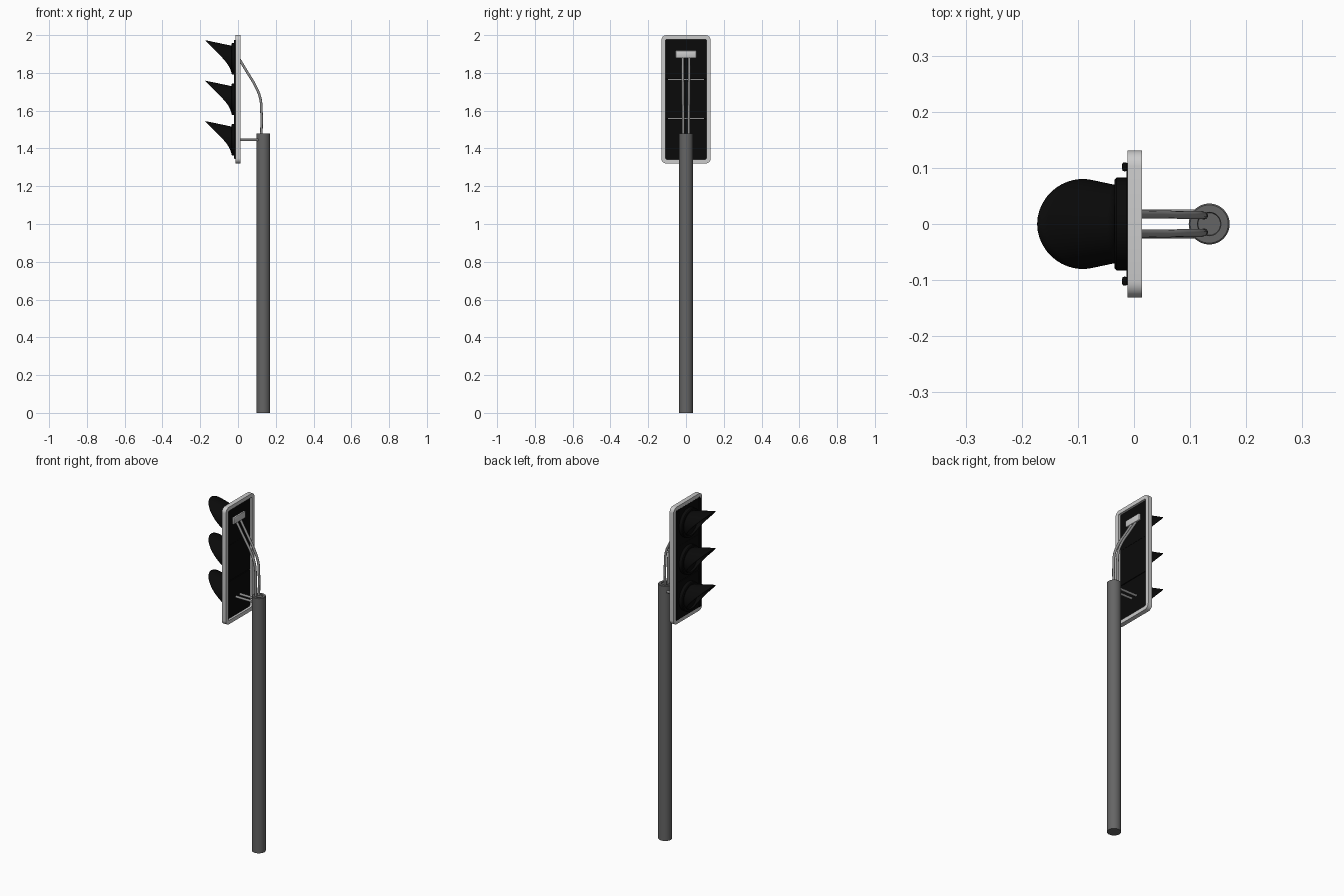
import bpy, bmesh, math
from mathutils import Vector

if "Cube" in bpy.data.objects:
    bpy.data.objects.remove(bpy.data.objects["Cube"])


def material(name, v):
    m = bpy.data.materials.new(name)
    m.diffuse_color = (v, v, v, 1)
    m.use_nodes = True
    m.node_tree.nodes["Principled BSDF"].inputs["Base Color"].default_value = m.diffuse_color
    return m


BLACK = material("black plastic", 0.003)
LIGHT = material("light grey metal", 0.6)
STEEL = material("steel grey", 0.27)
POLE = material("dark grey pole", 0.13)


def finish(name, bm, mat, smooth=True):
    bmesh.ops.recalc_face_normals(bm, faces=bm.faces)
    me = bpy.data.meshes.new(name)
    bm.to_mesh(me)
    bm.free()
    ob = bpy.data.objects.new(name, me)
    bpy.context.collection.objects.link(ob)
    me.materials.append(mat)
    if smooth:
        bpy.ops.object.select_all(action='DESELECT')
        ob.select_set(True)
        bpy.context.view_layer.objects.active = ob
        bpy.ops.object.shade_smooth_by_angle(angle=math.radians(35))
    return ob


def box(name, x, y, z, mat, bevel=0.0):
    bm = bmesh.new()
    bmesh.ops.create_cube(bm, size=1)
    for v in bm.verts:
        for i, (a, b) in enumerate((x, y, z)):
            v.co[i] = (a + b) / 2 + v.co[i] * (b - a)
    if bevel:
        bmesh.ops.bevel(bm, geom=bm.edges[:], offset=bevel, segments=2, affect='EDGES', profile=0.5)
    return finish(name, bm, mat)


def lathe(name, profile, centre, axis, mat, n=40):
    """Spin (distance along axis, radius) points around the x or z axis."""
    bm = bmesh.new()
    rings = []
    for d, r in profile:
        ring = []
        for i in range(n):
            a = 2 * math.pi * i / n
            c, s = r * math.cos(a), r * math.sin(a)
            p = Vector((d, c, s)) if axis == 'x' else Vector((c, s, d))
            ring.append(bm.verts.new(p + Vector(centre)))
        rings.append(ring)
    for a, b in zip(rings, rings[1:]):
        for i in range(n):
            bm.faces.new((a[i], a[(i + 1) % n], b[(i + 1) % n], b[i]))
    bm.faces.new(rings[0])
    bm.faces.new(rings[-1])
    return finish(name, bm, mat)


def tube(name, points, radius, mat):
    cu = bpy.data.curves.new(name, 'CURVE')
    cu.dimensions = '3D'
    cu.bevel_depth, cu.bevel_resolution = radius, 3
    cu.use_fill_caps = True
    cu.resolution_u = 8
    sp = cu.splines.new('BEZIER')
    sp.bezier_points.add(len(points) - 1)
    for b, p in zip(sp.bezier_points, points):
        b.co = p
        b.handle_left_type = b.handle_right_type = 'AUTO'
    cu.materials.append(mat)
    ob = bpy.data.objects.new(name, cu)
    bpy.context.collection.objects.link(ob)


def rounded(hy, hz, r, zc, n=6):
    pts = []
    for k, (sy, sz) in enumerate(((1, 1), (-1, 1), (-1, -1), (1, -1))):
        for i in range(n + 1):
            a = math.pi / 2 * (k + i / n)
            pts.append((sy * (hy - r) + r * math.cos(a), zc + sz * (hz - r) + r * math.sin(a)))
    return pts


# Rounded light frame around the signal head
bm = bmesh.new()
ZC = 1.66
outer, inner = rounded(0.131, 0.34, 0.028, ZC), rounded(0.108, 0.318, 0.008, ZC)
loops = [[bm.verts.new((x, y, z)) for y, z in prof]
         for x, prof in ((-0.012, outer), (0.014, outer), (0.014, inner), (-0.012, inner))]
for k in range(4):
    a, b = loops[k], loops[(k + 1) % 4]
    for i in range(len(a)):
        j = (i + 1) % len(a)
        bm.faces.new((a[i], a[j], b[j], b[i]))
finish("border_frame", bm, LIGHT)

# Three black housing panels, separated by narrow seams
for i, (z0, z1) in enumerate(((1.341, 1.555), (1.559, 1.766), (1.767, 1.979))):
    box(f"housing_panel_{i + 1}", (-0.013, 0.001), (-0.109, 0.109), (z0, z1), BLACK)

# Slim raised edges at the sides of the housing
for s in (-1, 1):
    box("housing_edge", (-0.021, -0.012), sorted((s * 0.094, s * 0.11)), (1.345, 1.975), BLACK, 0.003)


# Flared visor, cut back along a slanting curve
def visor(name, zc, n=48, m=8):
    bm = bmesh.new()
    grid = []
    for i in range(n):
        t = 2 * math.pi * i / n
        c = math.cos(t)
        end = 0.077 + 0.068 * c + 0.027 * c * c
        col = []
        for j in range(m + 1):
            d = 0.03 + (end - 0.03) * j / m
            r = 0.07 + (d - 0.035) * 0.21
            col.append(bm.verts.new((-d, r * math.sin(t), zc + r * c)))
        grid.append(col)
    for i in range(n):
        a, b = grid[i], grid[(i + 1) % n]
        for j in range(m):
            bm.faces.new((a[j], a[j + 1], b[j + 1], b[j]))
    ob = finish(name, bm, BLACK)
    mod = ob.modifiers.new("thickness", 'SOLIDIFY')
    mod.thickness, mod.offset = 0.003, -1


for i, z in enumerate((1.446, 1.66, 1.874)):
    lathe(f"lamp_ring_{i + 1}", [(-0.012, 0.083), (-0.031, 0.083), (-0.035, 0.079),
                                 (-0.035, 0.067), (-0.028, 0.065)], (0, 0, z), 'x', BLACK)
    lathe(f"lens_{i + 1}", [(-0.026, 0.066), (-0.031, 0.055), (-0.036, 0.035), (-0.038, 0.012)],
          (0, 0, z), 'x', BLACK)
    visor(f"visor_{i + 1}", z)

# Pole with a shallow recess in its top
lathe("pole", [(0, 0.0365), (1.478, 0.0365), (1.48, 0.034), (1.48, 0.021), (1.474, 0.02)],
      (0.134, 0, 0), 'z', POLE)

# Mounting bracket on the back of the head
box("upper_bracket", (0, 0.012), (-0.055, 0.055), (1.878, 1.918), LIGHT, 0.005)

# Twin bent support tubes and short lower arms
for s in (-1, 1):
    tube("support_tube", [(0.002, s * 0.017, 1.882), (0.045, s * 0.017, 1.81), (0.095, s * 0.016, 1.725),
                          (0.118, s * 0.016, 1.665), (0.124, s * 0.015, 1.60),
                          (0.124, s * 0.015, 1.47)], 0.007, STEEL)
    tube("lower_arm", [(0, s * 0.019, 1.445), (0.06, s * 0.019, 1.445), (0.115, s * 0.019, 1.445)], 0.007, STEEL)
